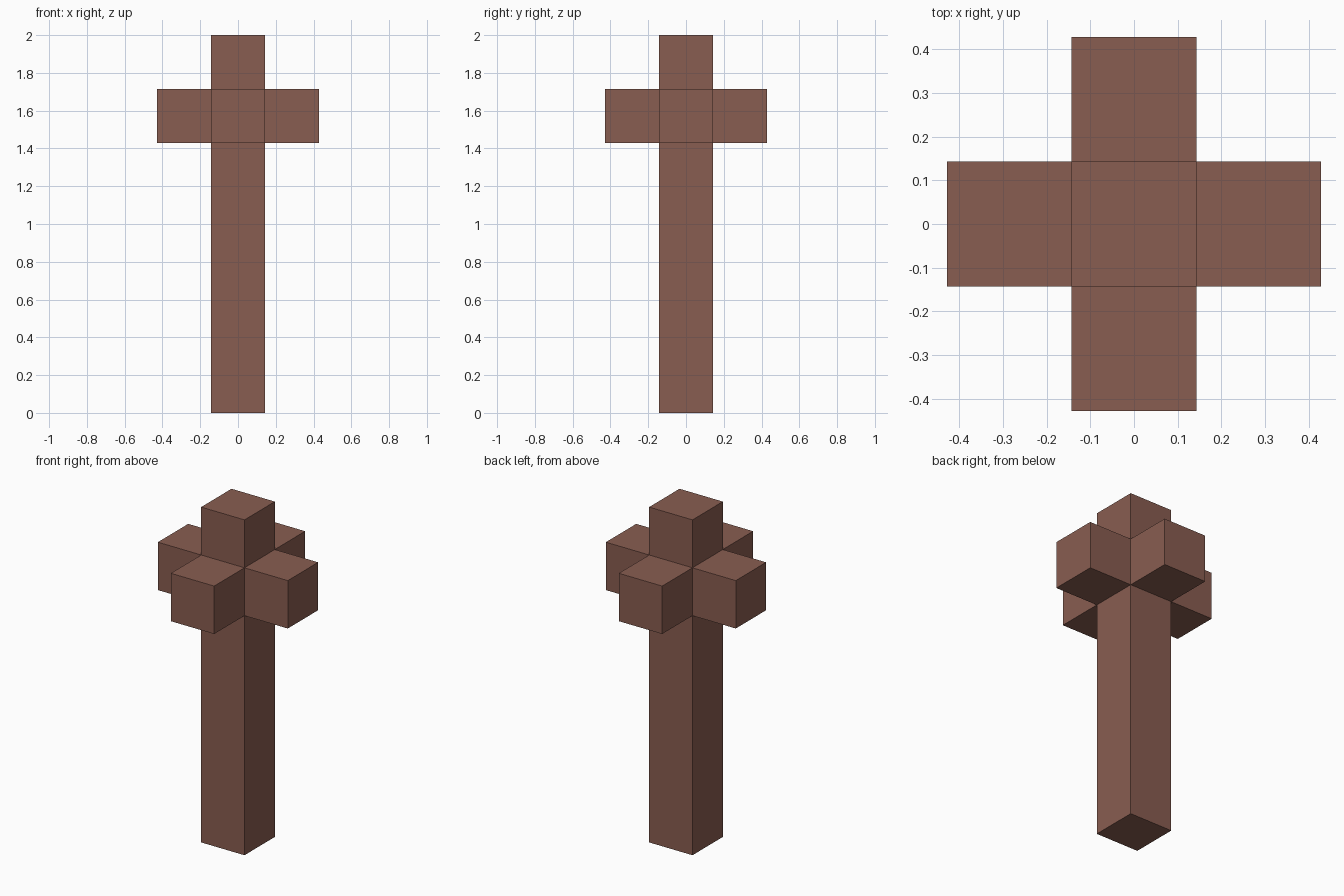
import bpy
import bmesh
from mathutils import Matrix

default_cube = bpy.data.objects.get("Cube")
if default_cube:
    bpy.data.objects.remove(default_cube, do_unlink=True)

UNIT = 2 / 7           # the model is seven blocks tall
POST_BLOCKS = 5        # blocks below the crossing

# Material
brown = bpy.data.materials.new("reddish_brown")
brown.use_nodes = True
color = (0.25, 0.11, 0.082, 1)
brown.diffuse_color = color
brown.node_tree.nodes["Principled BSDF"].inputs["Base Color"].default_value = color

# Crossing block: every side grows outward into an arm, the top or the post
bm = bmesh.new()
center = Matrix.Translation((0, 0, (POST_BLOCKS + 0.5) * UNIT))
bmesh.ops.create_cube(bm, size=UNIT, matrix=center)
bm.normal_update()
for face in list(bm.faces):
    direction = face.normal.copy()
    length = POST_BLOCKS * UNIT if direction.z < -0.5 else UNIT
    tip = bmesh.ops.extrude_discrete_faces(bm, faces=[face])["faces"][0]
    bmesh.ops.translate(bm, verts=tip.verts, vec=direction * length)
bmesh.ops.recalc_face_normals(bm, faces=bm.faces)

mesh = bpy.data.meshes.new("post_with_arms")
bm.to_mesh(mesh)
bm.free()
mesh.materials.append(brown)
post = bpy.data.objects.new("post_with_arms", mesh)
bpy.context.collection.objects.link(post)
